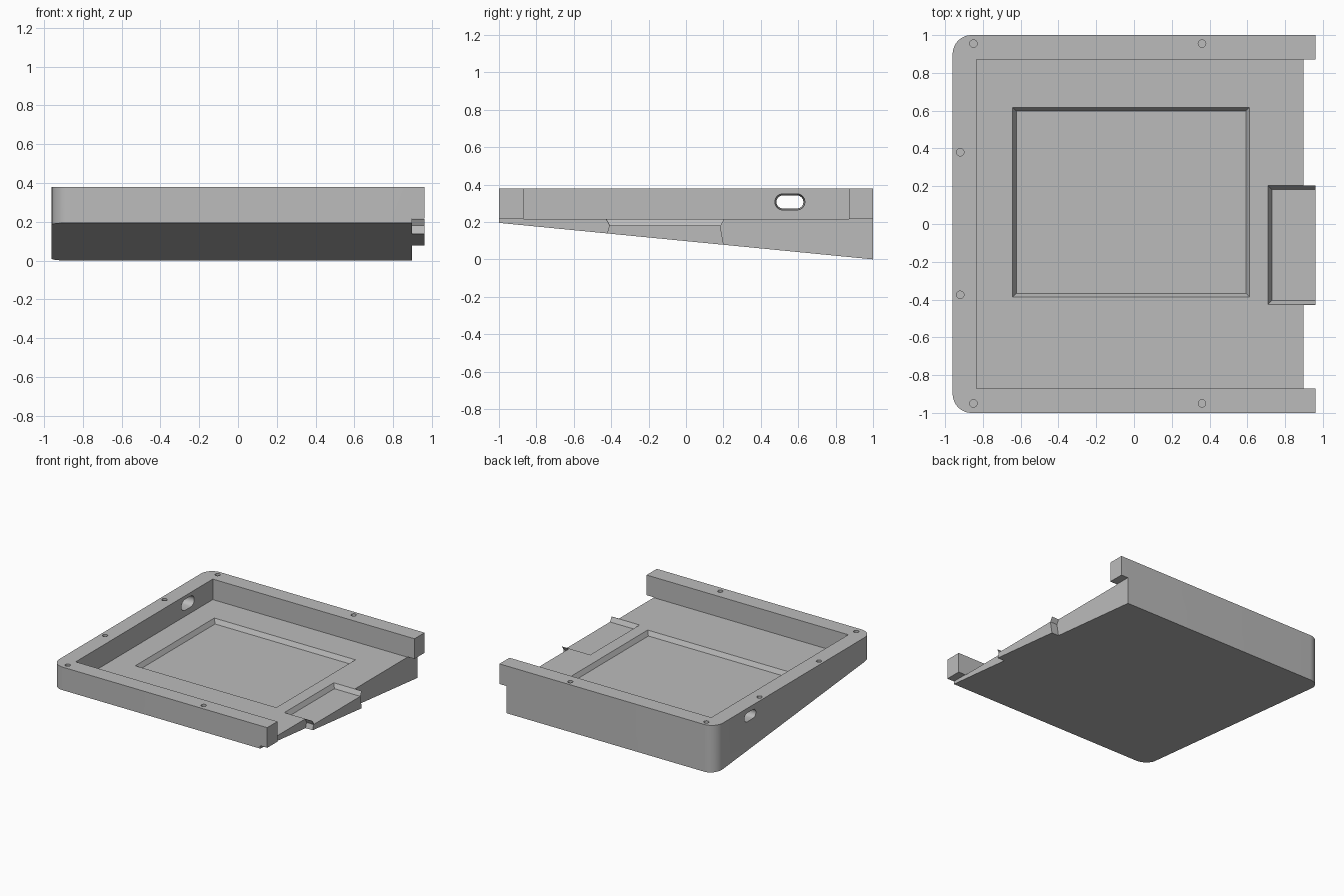
import bpy, bmesh, math

if "Cube" in bpy.data.objects:
    bpy.data.objects.remove(bpy.data.objects["Cube"])

grey = bpy.data.materials.new("plain_grey")
grey.diffuse_color = (0.5, 0.5, 0.5, 1)
grey.use_nodes = True
grey.node_tree.nodes["Principled BSDF"].inputs["Base Color"].default_value = grey.diffuse_color

FLOOR, RECESS, TOP = 0.215, 0.18, 0.38


def loft(name, ring_a, ring_b):
    """Closed solid between two matching rings of points."""
    bm = bmesh.new()
    a = [bm.verts.new(p) for p in ring_a]
    b = [bm.verts.new(p) for p in ring_b]
    n = len(a)
    bm.faces.new(a[::-1])
    bm.faces.new(b)
    for i in range(n):
        j = (i + 1) % n
        bm.faces.new((a[i], a[j], b[j], b[i]))
    bmesh.ops.recalc_face_normals(bm, faces=bm.faces)
    mesh = bpy.data.meshes.new(name)
    bm.to_mesh(mesh)
    bm.free()
    obj = bpy.data.objects.new(name, mesh)
    bpy.context.collection.objects.link(obj)
    mesh.materials.append(grey)
    return obj


def rect(x0, x1, y0, y1, z):
    return [(x0, y0, z), (x1, y0, z), (x1, y1, z), (x0, y1, z)]


def arc(cx, cy, r, start, end, steps):
    return [(cx + r * math.cos(math.radians(start + (end - start) * i / steps)),
             cy + r * math.sin(math.radians(start + (end - start) * i / steps)))
            for i in range(steps + 1)]


def slope(y):
    return 0.195 * (1 - y) / 2


def cut(target, cutter):
    mod = target.modifiers.new("cut", 'BOOLEAN')
    mod.operation = 'DIFFERENCE'
    mod.solver = 'EXACT'
    mod.object = cutter
    bpy.ops.object.select_all(action='DESELECT')
    bpy.context.view_layer.objects.active = target
    target.select_set(True)
    bpy.ops.object.modifier_apply(modifier=mod.name)
    bpy.data.objects.remove(cutter, do_unlink=True)


# wedge body with two rounded corners and a sloping underside
outline = ([(0.96, -1), (0.96, 1)]
           + arc(-0.86, 0.9, 0.1, 90, 180, 12)
           + arc(-0.86, -0.9, 0.1, 180, 270, 12))
body = loft("wedge_case", [(x, y, slope(y)) for x, y in outline],
            [(x, y, TOP) for x, y in outline])

# open tray between the rim walls
cut(body, loft("tray_cutter", rect(-0.835, 1.2, -0.87, 0.872, FLOOR),
               rect(-0.835, 1.2, -0.87, 0.872, 0.6)))

# notches under the rail ends, either side of the tongue
for sides in ([(-1.2, 0.218), (-0.43, 0.218), (-0.41, RECESS), (-0.425, 0.13),
               (-0.425, -0.2), (-1.2, -0.2)],
              [(1.2, 0.218), (0.205, 0.218), (0.183, RECESS), (0.203, 0.07),
               (0.203, -0.2), (1.2, -0.2)]):
    cut(body, loft("notch_cutter", [(0.897, y, z) for y, z in sides],
                   [(1.2, y, z) for y, z in sides]))

# tongue recess and main pocket, both with tapered sides (extended above the floor)
k = 0.02
cut(body, loft("recess_cutter",
               rect(0.73, 1.2, -0.405, 0.183, RECESS),
               rect(0.73 - 2 * k, 1.2, -0.405 - 2 * k, 0.183 + 2 * k, 2 * FLOOR - RECESS)))
cut(body, loft("pocket_cutter",
               rect(-0.623, 0.592, -0.367, 0.598, RECESS),
               rect(-0.623 - 2 * k, 0.592 + 2 * k, -0.367 - 2 * k, 0.598 + 2 * k,
                    2 * FLOOR - RECESS)))

# cable slot through the left wall, flaring inward
def slot(x, r):
    pts = arc(0.593, 0.307, r, -90, 90, 8) + arc(0.518, 0.307, r, 90, 270, 8)
    return [(x, y, z) for y, z in pts]


cut(body, loft("slot_cutter", slot(-0.99, 0.033), slot(-0.80, 0.046)))

# blind screw holes in the rim
for hx, hy in ((-0.85, 0.955), (0.36, 0.955), (-0.92, 0.38),
               (-0.92, -0.375), (-0.85, -0.95), (0.36, -0.95)):
    ring = arc(hx, hy, 0.02, 0, 360, 16)[:-1]
    cut(body, loft("hole_cutter", [(x, y, 0.27) for x, y in ring],
                   [(x, y, 0.5) for x, y in ring]))

# smooth the rounded corners, keep edges crisp
bpy.ops.object.select_all(action='DESELECT')
body.select_set(True)
bpy.context.view_layer.objects.active = body
bpy.ops.object.shade_smooth_by_angle(angle=math.radians(30))
